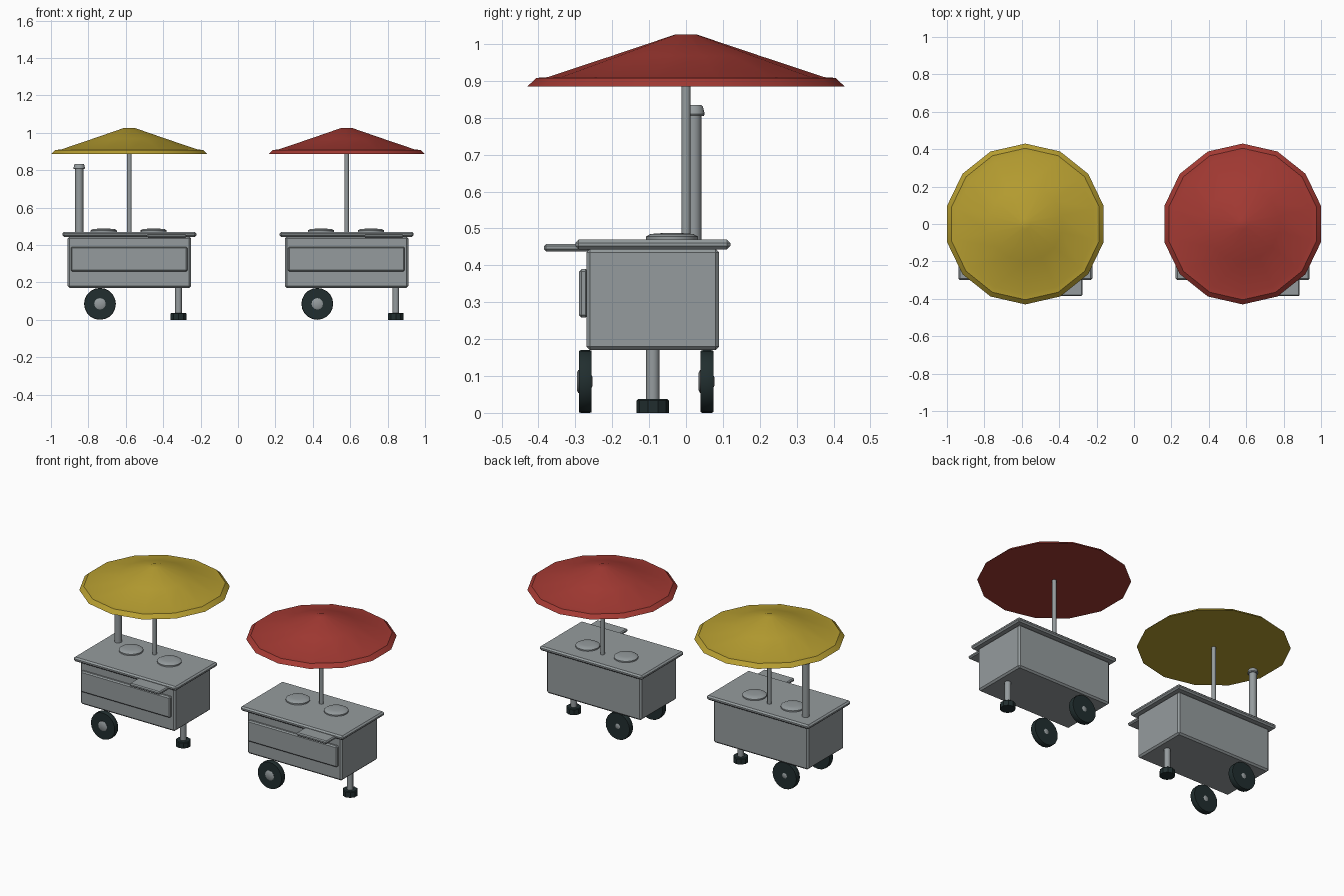
import bpy, bmesh, math
from mathutils import Matrix, Vector

if "Cube" in bpy.data.objects:
    bpy.data.objects.remove(bpy.data.objects["Cube"], do_unlink=True)


def material(name, rgb):
    m = bpy.data.materials.new(name)
    m.use_nodes = True
    m.diffuse_color = (*rgb, 1)
    m.node_tree.nodes["Principled BSDF"].inputs["Base Color"].default_value = (*rgb, 1)
    return m


STEEL = material("steel grey", (0.30, 0.33, 0.34))
RUBBER = material("dark rubber", (0.015, 0.027, 0.028))
YELLOW = material("yellow canvas", (0.47, 0.34, 0.03))
RED = material("red canvas", (0.37, 0.042, 0.033))


def finish(bm, name, mat, smooth=None):
    bmesh.ops.recalc_face_normals(bm, faces=bm.faces)
    mesh = bpy.data.meshes.new(name)
    bm.to_mesh(mesh)
    bm.free()
    mesh.materials.append(mat)
    ob = bpy.data.objects.new(name, mesh)
    bpy.context.collection.objects.link(ob)
    if smooth:
        bpy.ops.object.select_all(action='DESELECT')
        ob.select_set(True)
        bpy.context.view_layer.objects.active = ob
        bpy.ops.object.shade_smooth_by_angle(angle=math.radians(smooth))
    return ob


def box(name, lo, hi, bevel, mat):
    """Chamfered box between two corners."""
    bm = bmesh.new()
    bmesh.ops.create_cube(bm, size=1)
    lo, hi = Vector(lo), Vector(hi)
    for v in bm.verts:
        v.co = (lo + hi) / 2 + v.co * (hi - lo)
    bmesh.ops.bevel(bm, geom=bm.edges[:], offset=bevel, segments=1,
                    affect='EDGES', profile=0.5)
    return finish(bm, name, mat)


def turned(name, profile, at, mat, sides=16, axis='Z', smooth=35):
    """Closed lathe of (radius, height) points, with one corner on the y axis."""
    bm = bmesh.new()
    rings = []
    for r, h in profile:
        angles = [math.pi / 2 + math.tau * i / sides for i in range(sides)]
        rings.append([bm.verts.new((r * math.cos(a), r * math.sin(a), h)) for a in angles])
    for a, b in zip(rings, rings[1:]):
        for i in range(sides):
            j = (i + 1) % sides
            bm.faces.new((a[i], a[j], b[j], b[i]))
    bm.faces.new(rings[0])
    bm.faces.new(rings[-1])
    if axis == 'Y':  # profile height runs toward the front
        bm.transform(Matrix.Rotation(math.pi / 2, 4, 'X'))
    bm.transform(Matrix.Translation(at))
    return finish(bm, name, mat, smooth)


def cart(tag, cx, canvas, chimney):
    # cabinet, counter, front panel and serving shelf
    box(tag + "cabinet", (cx - .33, -.27, .17), (cx + .33, .09, .445), .01, STEEL)
    box(tag + "counter", (cx - .358, -.30, .443), (cx + .358, .12, .47), .009, STEEL)
    box(tag + "front_panel", (cx - .313, -.29, .258), (cx + .31, -.265, .39), .007, STEEL)
    box(tag + "serving_shelf", (cx + .093, -.385, .438), (cx + .305, -.26, .458), .006, STEEL)

    # round lids on the counter
    for side, dx in (("right", -.137), ("left", .13)):
        turned(tag + side + "_lid", [(.07, .465), (.07, .478), (.058, .485), (.03, .487)],
               (cx + dx, -.038, 0), STEEL, sides=20)

    # wheels with hubs facing the front
    for end, y in (("front", -.273), ("back", .057)):
        at = (cx - .157, y, .085)
        turned(tag + end + "_wheel", [(.083, -.0175), (.085, -.012), (.085, .012), (.083, .0175)],
               at, RUBBER, sides=20, axis='Y')
        turned(tag + end + "_hub", [(.012, -.02), (.03, -.01), (.031, .019), (.024, .023)],
               at, STEEL, sides=12, axis='Y')

    # prop leg and its foot
    turned(tag + "leg", [(.018, .03), (.018, .18)], (cx + .263, -.09, 0), STEEL)
    turned(tag + "foot", [(.044, 0), (.044, .033), (.04, .037)],
           (cx + .263, -.09, 0), RUBBER, sides=10)

    # parasol with a folded rim
    turned(tag + "parasol_pole", [(.0125, .46), (.0125, .9)], (cx, 0, 0), STEEL, sides=12)
    turned(tag + "parasol",
           [(.43, .885), (.405, .908), (.375, .91), (.2, .968), (.028, 1.026)],
           (cx, 0, 0), canvas, sides=14, smooth=30)

    if chimney:
        at = (cx - .268, .02, 0)
        turned(tag + "chimney", [(.022, .46), (.022, .81)], at, STEEL)
        turned(tag + "chimney_cap", [(.028, .805), (.031, .81), (.026, .83), (.022, .834)],
               at, STEEL)


cart("yellow_cart_", -.581, YELLOW, True)
cart("red_cart_", .581, RED, False)
